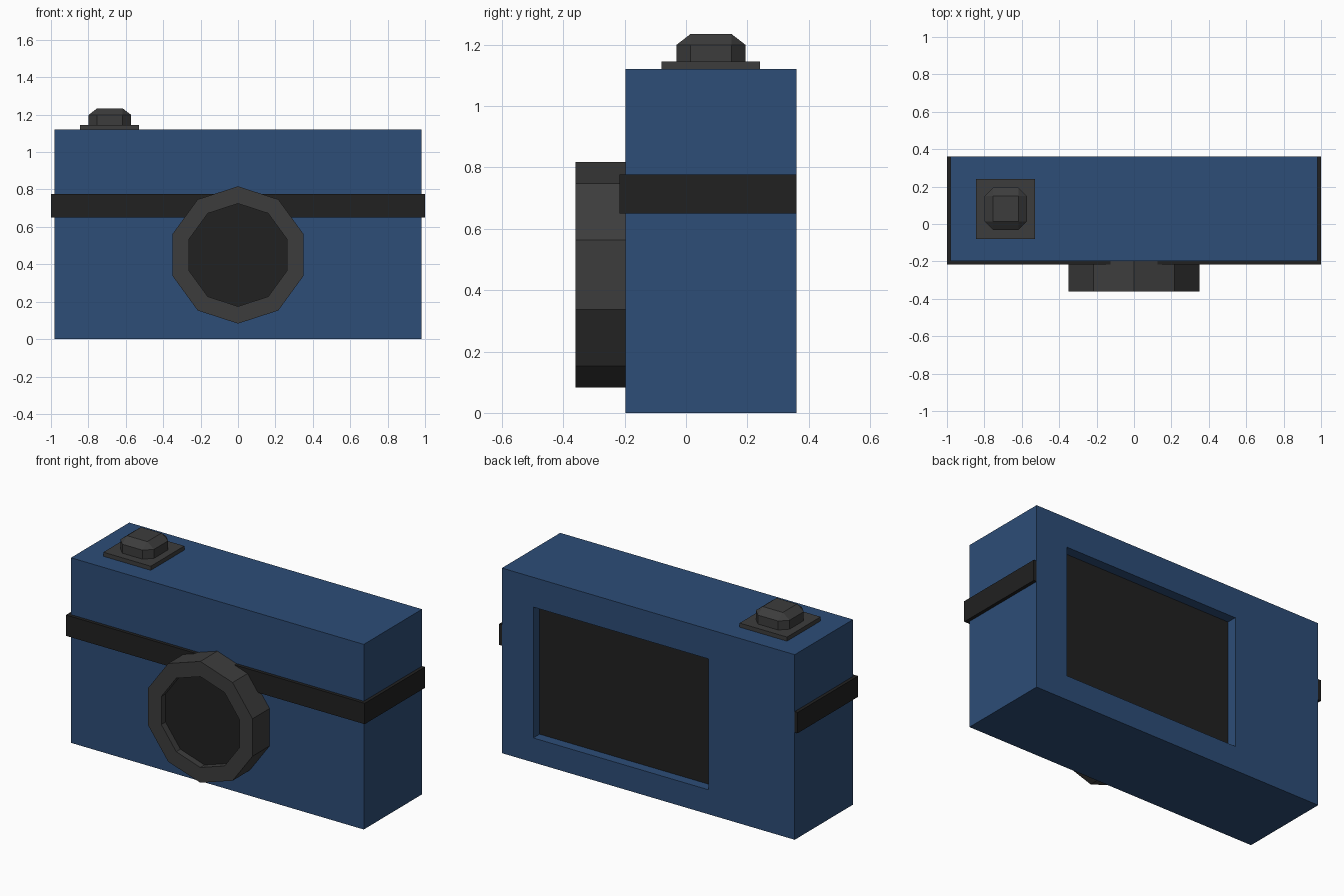
import bpy, bmesh, math
from mathutils import Vector

if "Cube" in bpy.data.objects:
    bpy.data.objects.remove(bpy.data.objects["Cube"])


def material(name, rgb):
    m = bpy.data.materials.new(name)
    m.diffuse_color = (*rgb, 1.0)
    m.use_nodes = True
    m.node_tree.nodes["Principled BSDF"].inputs["Base Color"].default_value = m.diffuse_color
    return m


BLUE = material("navy blue", (0.026, 0.074, 0.185))
GREY = material("dark grey", (0.046, 0.046, 0.046))
BLACK = material("soft black", (0.015, 0.015, 0.015))


def finish(name, bm, *mats):
    bmesh.ops.recalc_face_normals(bm, faces=bm.faces[:])
    me = bpy.data.meshes.new(name)
    bm.to_mesh(me)
    bm.free()
    for m in mats:
        me.materials.append(m)
    ob = bpy.data.objects.new(name, me)
    bpy.context.collection.objects.link(ob)
    return ob


def box(lo, hi, bevel=0.0):
    """Box between two corners; bevel is a fraction of its size."""
    bm = bmesh.new()
    bmesh.ops.create_cube(bm, size=1)
    if bevel:
        bmesh.ops.bevel(bm, geom=bm.edges[:], offset=bevel, segments=1,
                        affect='EDGES', profile=0.5)
    lo, hi = Vector(lo), Vector(hi)
    for v in bm.verts:
        v.co = Vector([c * s for c, s in zip(v.co, hi - lo)]) + (lo + hi) / 2
    return bm


def prism(points, direction):
    """Flat polygon extruded along a direction; returns mesh and end face."""
    bm = bmesh.new()
    base = bm.faces.new([bm.verts.new(p) for p in points])
    ext = bmesh.ops.extrude_face_region(bm, geom=[base], use_keep_orig=True)["geom"]
    end = [g for g in ext if isinstance(g, bmesh.types.BMFace)][0]
    bmesh.ops.translate(bm, vec=direction, verts=end.verts[:])
    bmesh.ops.recalc_face_normals(bm, faces=bm.faces[:])
    return bm, end


def sink(bm, face, offset):
    """Push a face inwards, giving the floor the second material."""
    floor = bmesh.ops.extrude_discrete_faces(bm, faces=[face])["faces"][0]
    bmesh.ops.translate(bm, vec=offset, verts=floor.verts[:])
    floor.material_index = 1


# Body with the recessed screen in its back
bm = box((-0.98, -0.197, 0), (0.98, 0.36, 1.12))
back = max(bm.faces, key=lambda f: f.calc_center_median().y)
bmesh.ops.inset_individual(bm, faces=[back], thickness=0.15)
for v in back.verts:
    v.co.x = 0.77 if v.co.x > 0 else -0.403
    v.co.z = 0.94 if v.co.z > 0.56 else 0.148
sink(bm, back, (0, -0.06, 0))
finish("camera_body", bm, BLUE, BLACK)

# Band wrapping the front and both sides
z0, z1 = 0.65, 0.776
outline = [(-1, 0.36), (-1, -0.217), (1, -0.217), (1, 0.36),
           (0.98, 0.36), (0.98, -0.197), (-0.98, -0.197), (-0.98, 0.36)]
bm, _ = prism([(x, y, z0) for x, y in outline], (0, 0, z1 - z0))
finish("band", bm, BLACK)

# Ten-sided lens barrel with sunken glass
R, INNER, N = 0.367, 0.27, 10
ring = [(R * math.sin(2 * math.pi * i / N), -0.197,
         0.45 + R * math.cos(2 * math.pi * i / N)) for i in range(N)]
bm, front = prism(ring, (0, -0.163, 0))
bmesh.ops.inset_individual(bm, faces=[front],
                           thickness=(R - INNER) * math.cos(math.pi / N))
sink(bm, front, (0, 0.04, 0))
finish("lens", bm, GREY, BLACK)

# Shutter button on its square plate
finish("button_plate", box((-0.845, -0.08, 1.12), (-0.528, 0.241, 1.145)), GREY)
finish("shutter_button", box((-0.798, -0.031, 1.06), (-0.572, 0.194, 1.234), 0.2), GREY)
